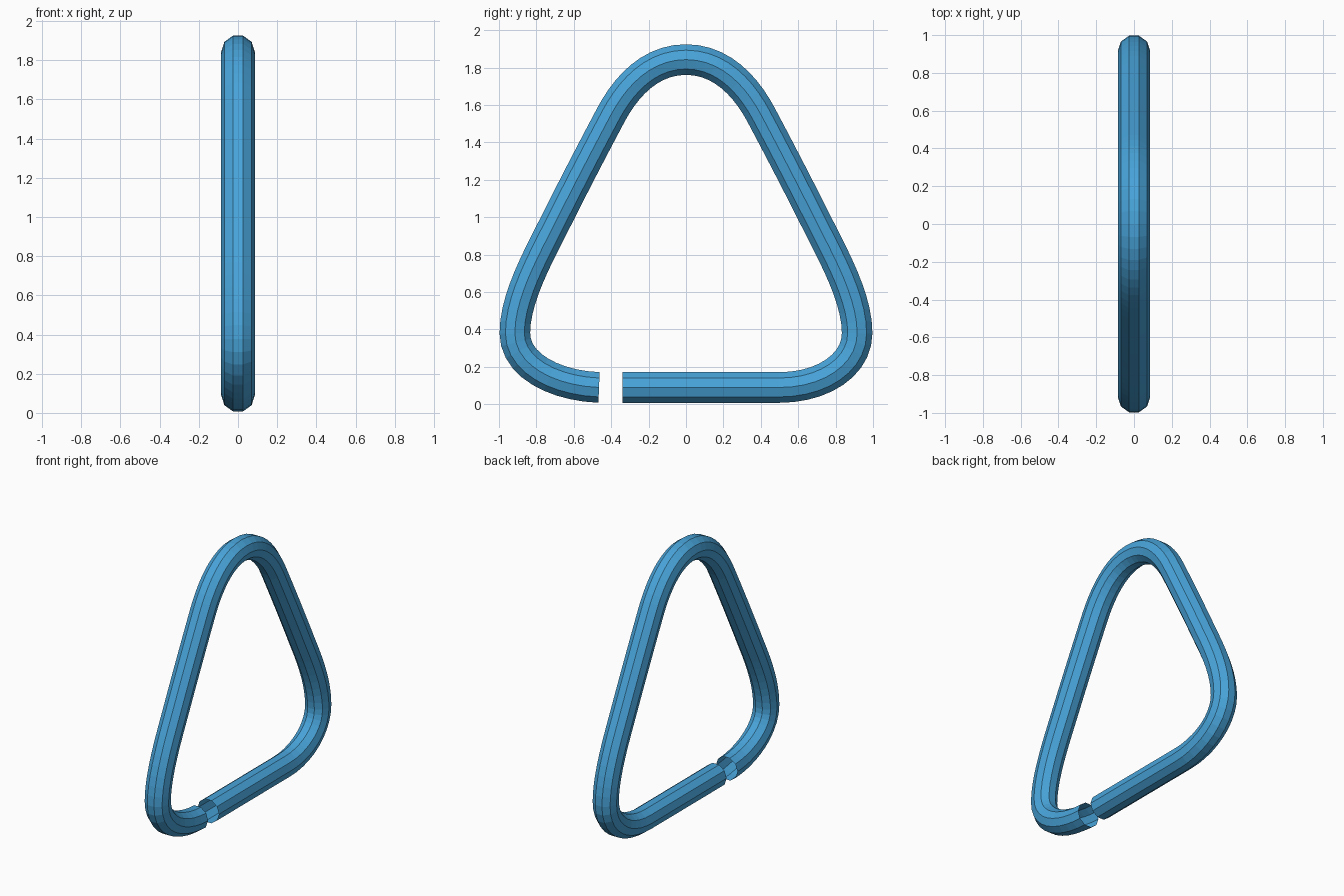
import bpy
from mathutils import Vector

cube = bpy.data.objects.get("Cube")
if cube:
    bpy.data.objects.remove(cube)

blue = bpy.data.materials.new("sky_blue")
blue.use_nodes = True
colour = (0.065, 0.37, 0.70, 1)
blue.diffuse_color = colour
blue.node_tree.nodes["Principled BSDF"].inputs["Base Color"].default_value = colour

# Half of the loop: position (y, z), direction of travel, handle lengths in and out
SHORT = [
    ((-0.465, 0.09), (-1, 0.04), 0.1, 0.24),
    ((-0.915, 0.38), (0, 1), 0.17, 0.19),
    ((-0.70, 0.97), (0.45, 0.9), 0.20, 0.2),
    ((-0.40, 1.55), (0.47, 0.88), 0.2, 0.17),
    ((0, 1.843), (1, 0), 0.19, 0.19),
]
# Mirror the loop, ending in a straight bar that stops short of the other end
LONG = [((-y, z), (dy, -dz), b, a) for (y, z), (dy, dz), a, b in SHORT[-2:0:-1]]
LONG += [((0.50, 0.09), (-1, 0), 0.23, 0.1), ((-0.34, 0.09), (-1, 0), 0.1, 0.1)]

# Open ended ten-sided wire swept along the path
curve = bpy.data.curves.new("wire_path", "CURVE")
curve.dimensions = "3D"
curve.bevel_depth = 0.086
curve.bevel_resolution = 3
curve.resolution_u = 10
spline = curve.splines.new("BEZIER")
path = SHORT + LONG
spline.bezier_points.add(len(path) - 1)
for point, (pos, direction, h_in, h_out) in zip(spline.bezier_points, path):
    co = Vector((0, *pos))
    step = Vector((0, *direction)).normalized()
    point.handle_left_type = point.handle_right_type = "FREE"
    point.co = co
    point.handle_left = co - step * h_in
    point.handle_right = co + step * h_out
spline.use_smooth = False

ring = bpy.data.objects.new("triangular_ring", curve)
bpy.context.collection.objects.link(ring)
curve.materials.append(blue)
